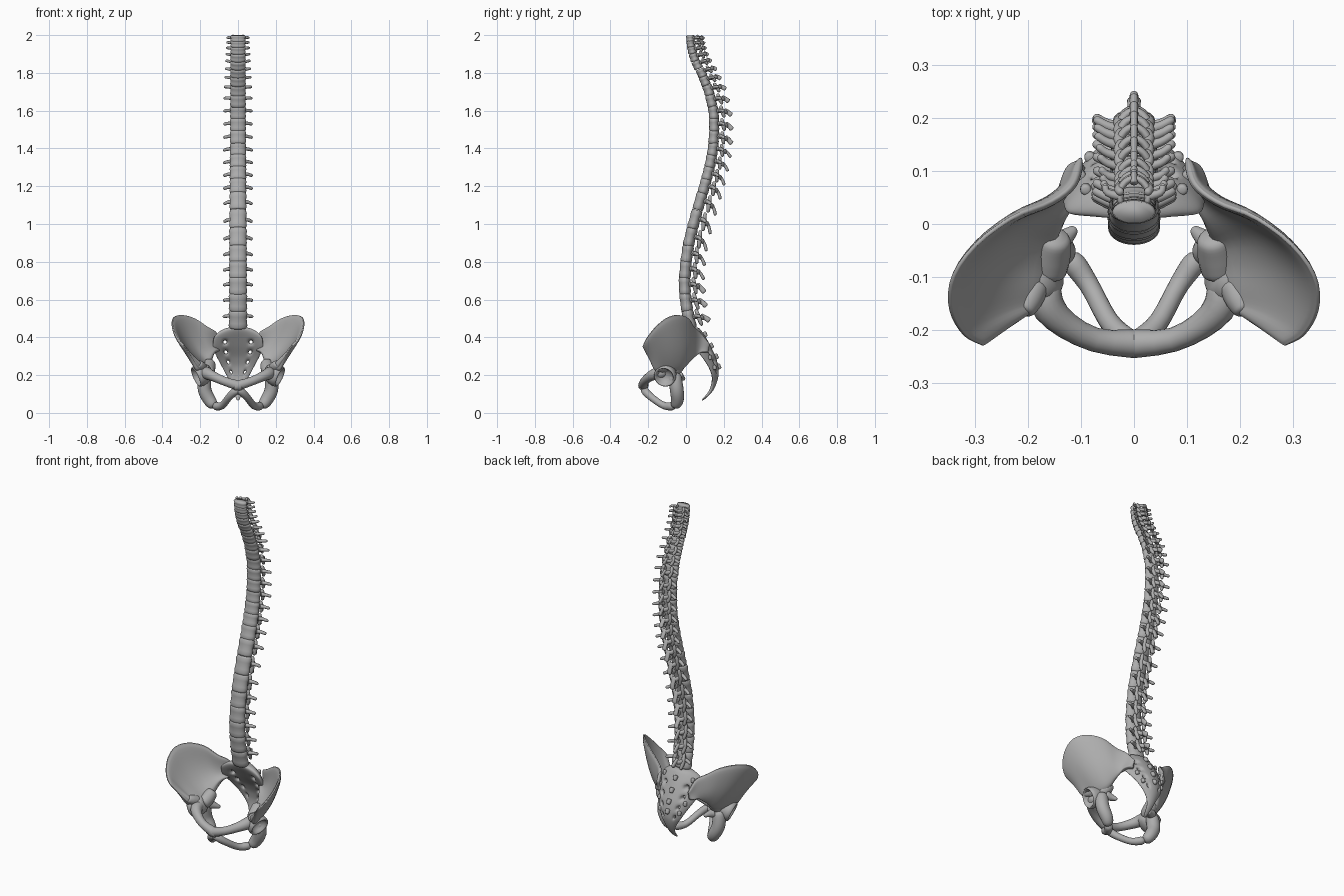
import bpy, bmesh, math
from mathutils import Vector

if "Cube" in bpy.data.objects:
    bpy.data.objects.remove(bpy.data.objects["Cube"])

bone = bpy.data.materials.new("bone_grey")
bone.use_nodes = True
GREY = (0.42, 0.42, 0.42, 1)
bone.diffuse_color = GREY
bone.node_tree.nodes["Principled BSDF"].inputs["Base Color"].default_value = GREY


# ---------- helpers ----------
def table(rows, t):
    """Linear lookup in rows of (key, value, ...), keys ascending."""
    for a, b in zip(rows, rows[1:]):
        if t <= b[0]:
            f = max(0, (t - a[0]) / (b[0] - a[0]))
            return [p + (q - p) * f for p, q in zip(a[1:], b[1:])]
    return rows[-1][1:]


def spline(pts, t):
    """Catmull-Rom point on a list of points, t from 0 to 1."""
    pts = [Vector(p) for p in pts]
    s = t * (len(pts) - 1)
    i = min(int(s), len(pts) - 2)
    f = s - i
    b, c = pts[i], pts[i + 1]
    a = pts[i - 1] if i else 2 * b - c
    d = pts[i + 2] if i + 2 < len(pts) else 2 * c - b
    return 0.5 * (2 * b + (c - a) * f + (2 * a - 5 * b + 4 * c - d) * f ** 2
                  + (3 * b - a - 3 * c + d) * f ** 3)


def rounded(t, power):
    """Thickness factor that rounds off both ends of a 0 to 1 range."""
    return max(0.3, math.sqrt(max(0, 1 - abs(2 * t - 1) ** power)))


def angles(n):
    return [math.tau * i / n for i in range(n)]


def loft(bm, rings):
    rows = [[bm.verts.new(p) for p in r] for r in rings]
    n = len(rows[0])
    for a, b in zip(rows, rows[1:]):
        for i in range(n):
            j = (i + 1) % n
            bm.faces.new((a[i], a[j], b[j], b[i]))
    bm.faces.new(rows[0][::-1])
    bm.faces.new(rows[-1])
    return rows


def tube(bm, pts, radii, steps=10, sides=12, tall=1):
    """Tapered, round-ended tube along a smooth path."""
    chord = Vector(pts[-1]) - Vector(pts[0])
    ref = Vector((1, 0, 0)) if abs(chord.z) > 0.7 * chord.length else Vector((0, 0, 1))
    rings = []
    for k in range(steps + 1):
        t = 0.5 - 0.5 * math.cos(math.pi * k / steps)
        p = spline(pts, t)
        d = (spline(pts, min(t + .02, 1)) - spline(pts, max(t - .02, 0))).normalized()
        u = d.cross(ref).normalized()
        v = d.cross(u) * tall
        r = spline([(q, 0, 0) for q in radii], t).x * rounded(t, 12)
        rings.append([p + r * (u * math.cos(a) + v * math.sin(a)) for a in angles(sides)])
    loft(bm, rings)


def flip(pts, side):
    return [(p[0] * side, p[1], p[2]) for p in pts]


def make(name, bm):
    bmesh.ops.recalc_face_normals(bm, faces=bm.faces[:])
    for f in bm.faces:
        f.smooth = True
    me = bpy.data.meshes.new(name)
    bm.to_mesh(me)
    bm.free()
    me.materials.append(bone)
    ob = bpy.data.objects.new(name, me)
    bpy.context.collection.objects.link(ob)
    return ob


# ---------- spine ----------
# height: centre y
CENTRE = [(.44, .03), (.5, .015), (.6, -.002), (.7, -.008), (.8, .0), (.9, .015), (1.0, .04),
          (1.1, .068), (1.2, .098), (1.3, .125), (1.4, .143), (1.5, .15), (1.6, .145),
          (1.7, .122), (1.8, .082), (1.85, .055), (1.9, .036), (1.95, .026), (2.0, .022)]
# height: body half width, half depth, transverse reach, spinous reach, spinous drop
SIZE = [(.5, .049, .032, .08, .105, .035), (1.0, .046, .03, .076, .1, .06),
        (1.4, .043, .028, .078, .1, .035), (1.7, .042, .026, .074, .09, .028),
        (1.85, .041, .024, .064, .075, .02), (2.0, .04, .022, .054, .07, .012)]
HEIGHTS = [.495, .585, .672, .757, .842, .93, 1.025, 1.12, 1.2, 1.268, 1.332, 1.396, 1.46,
           1.525, 1.59, 1.652, 1.708, 1.757, 1.8, 1.842, 1.882, 1.92, 1.953, 1.982]


def vertebra(z, h, name):
    c = Vector((0, table(CENTRE, z)[0], z))
    up = Vector((0, table(CENTRE, z + .04)[0] - table(CENTRE, z - .04)[0], .08)).normalized()
    back = Vector((0, up.z, -up.y))
    w, d, reach, spine, drop = table(SIZE, z)
    k = min(1, .55 + h * 6)

    def at(x, b, u):
        return c + Vector((x, 0, 0)) + back * b + up * u

    bm = bmesh.new()
    # body with a waist and a disc pinch at both ends
    loft(bm, [[at(w * f * math.cos(a), d * f * math.sin(a), u * h) for a in angles(28)]
              for u, f in ((-.53, .93), (-.44, .95), (-.36, 1.02), (-.2, .97), (0, .94),
                           (.2, .97), (.36, 1.02), (.44, .95), (.53, .93))])
    for s in (-1, 1):
        # arch, transverse process and joint column
        tube(bm, [at(s * .024, d * .6, .12 * h), at(s * .028, d + .015, .05 * h),
                  at(s * .016, d + .034, -.05 * h), at(0, d + .042, -.1 * h)],
             [.009 * k] * 4, tall=1.4)
        tube(bm, [at(s * .02, d + .005, .08 * h), at(s * .05, d + .014, .1 * h),
                  at(s * reach, d + .028, .02 * h)], [.013 * k, .0095 * k, .0085 * k])
        tube(bm, [at(s * .024, d + .014, .52 * h), at(s * .029, d + .02, 0),
                  at(s * .023, d + .028, -.52 * h)], [.009 * k, .0115 * k, .009 * k])
    # spinous process
    tube(bm, [at(0, d + .03, .004), at(0, (d + .034 + spine) / 2, .004 - drop * .4),
              at(0, spine, .004 - drop)], [.011 * k, .0085 * k, .0095 * k], tall=1.55)
    make(name, bm)


for i, z in enumerate(HEIGHTS):
    lo = HEIGHTS[i - 1] if i else z - .09
    hi = HEIGHTS[i + 1] if i < len(HEIGHTS) - 1 else z + .034
    vertebra(z, (hi - lo) / 2, f"vertebra_{i + 1}")

# ---------- sacrum and tailbone ----------
# height: centre y, half width, half thickness, forward bend of the sides
SACRUM = [(.065, .085, .008, .006, 0), (.09, .112, .014, .009, 0), (.12, .135, .02, .011, 0),
          (.16, .15, .036, .014, .005), (.2, .156, .062, .018, .014), (.25, .15, .088, .022, .03),
          (.3, .13, .115, .027, .045), (.35, .1, .135, .033, .055), (.4, .07, .13, .036, .045),
          (.43, .05, .105, .036, .025), (.455, .035, .055, .032, 0)]
ROWS, COLS = 22, 40
bm = bmesh.new()
levels = [.065 + .39 * k / ROWS for k in range(ROWS + 1)]
rings = []
for z in levels:
    y, w, th, bend = table(SACRUM, z)
    rings.append([(w * math.cos(a), y + th * math.sin(a) - bend * math.cos(a) ** 2, z)
                  for a in angles(COLS)])
grid = loft(bm, rings)
# four pairs of nerve holes, joined front to back
for z in (.375, .32, .265, .215):
    k = min(range(ROWS), key=lambda r: abs(levels[r] + .009 - z))
    for i in (6, COLS // 2 - 7):
        rear = [grid[k][i], grid[k][i + 1], grid[k + 1][i + 1], grid[k + 1][i]]
        front = [grid[k][-i], grid[k][-i - 1], grid[k + 1][-i - 1], grid[k + 1][-i]]
        for quad in (rear, front):
            bm.faces.remove(bm.faces.get(quad))
        for n in range(4):
            m = (n + 1) % 4
            bm.faces.new((rear[n], rear[m], front[m], front[n]))
# bumps down the middle and the sides of the back
for z in (.41, .35, .293, .24):
    y, w, th, bend = table(SACRUM, z)
    tube(bm, [(0, y + th - .008, z + .018), (0, y + th + .008, z - .008)], [.015, .011], 6)
    for s in (-1, 1):
        x = s * w * .75
        y_side = y + th * .66 - bend * .56
        tube(bm, [(x, y_side - .002, z + .014), (x, y_side + .003, z - .012)], [.011, .011], 6)
sub = make("sacrum", bm).modifiers.new("soften", 'SUBSURF')
sub.levels = sub.render_levels = 1

# ---------- pelvis ----------
CREST = [(.1, .125, .365), (.115, .075, .425), (.16, .04, .455), (.23, .012, .5),
         (.3, -.04, .518), (.342, -.1, .503), (.347, -.16, .455), (.322, -.208, .395),
         (.285, -.23, .352)]
BASE = [(.105, .115, .32), (.118, .065, .32), (.13, .03, .305), (.14, .0, .275),
        (.152, -.03, .235), (.165, -.07, .222), (.175, -.11, .222), (.192, -.145, .225),
        (.202, -.17, .24)]


def wing_point(u, v):
    sag = math.sin(math.pi * v) * math.sin(math.pi * min(u * 1.1, 1))
    return spline(BASE, u).lerp(spline(CREST, u), v) + Vector((.012, .012, -.03)) * sag


def wing(bm, side, nu=40, nv=18):
    rings = []
    for i in range(nu + 1):
        u = 0.5 - 0.5 * math.cos(math.pi * i / nu)
        inner, outer = [], []
        for j in range(nv + 1):
            v = 0.5 - 0.5 * math.cos(math.pi * j / nv)
            du = wing_point(min(u + .02, 1), v) - wing_point(max(u - .02, 0), v)
            dv = wing_point(u, min(v + .02, 1)) - wing_point(u, max(v - .02, 0))
            thick = .011 + .02 * (1 - v) ** 2 - .003 * math.sin(math.pi * v)
            n = du.cross(dv).normalized() * thick * rounded(v, 8) * rounded(u, 16)
            inner.append(wing_point(u, v) + n)
            outer.append(wing_point(u, v) - n)
        rings.append(flip(inner + outer[::-1], side))
    loft(bm, rings)


def socket(bm, side):
    """Hollow hip cup, turned about an axis that points out, forward and down."""
    axis = Vector((.87, -.25, -.4)).normalized()
    u = axis.cross(Vector((0, 0, 1))).normalized()
    v = axis.cross(u)
    rim = Vector((.222, -.115, .19))
    profile = [(.03, -.085), (.046, -.07), (.055, -.045), (.059, -.018), (.057, -.003),
               (.052, .002), (.047, -.003), (.043, -.014), (.034, -.026), (.02, -.034), (.005, -.037)]
    loft(bm, [flip([rim + axis * h + r * (u * math.cos(a) + v * math.sin(a))
                    for a in angles(32)], side) for r, h in profile])


# each bar: path and radii
BARS = [
    # bone behind the socket
    ([(.148, -.02, .27), (.158, -.06, .235), (.165, -.1, .215)], [.03, .038, .035]),
    # upper pubic bar
    ([(.165, -.1, .215), (.165, -.15, .21), (.13, -.19, .193), (.07, -.22, .167),
      (0, -.226, .145), (-.02, -.224, .143)], [.03, .032, .026, .023, .027, .025]),
    # lower pubic bar
    ([(-.008, -.222, .125), (.02, -.212, .11), (.05, -.18, .08), (.085, -.115, .038),
      (.125, -.058, .036)], [.018, .021, .019, .019, .026]),
    # seat bone
    ([(.17, -.06, .21), (.178, -.055, .165), (.175, -.048, .115), (.152, -.046, .07),
      (.125, -.06, .03)], [.033, .036, .036, .034, .027]),
    # spine of the seat bone
    ([(.16, -.045, .2), (.13, -.025, .188), (.11, -.008, .178)], [.03, .017, .008]),
    # front knob above the socket
    ([(.185, -.11, .235), (.2, -.145, .25), (.21, -.168, .262)], [.028, .026, .018]),
]
bm = bmesh.new()
for s in (-1, 1):
    wing(bm, s)
    socket(bm, s)
    for pts, radii in BARS:
        tube(bm, flip(pts, s), radii, 18, 18)
make("pelvis", bm)
